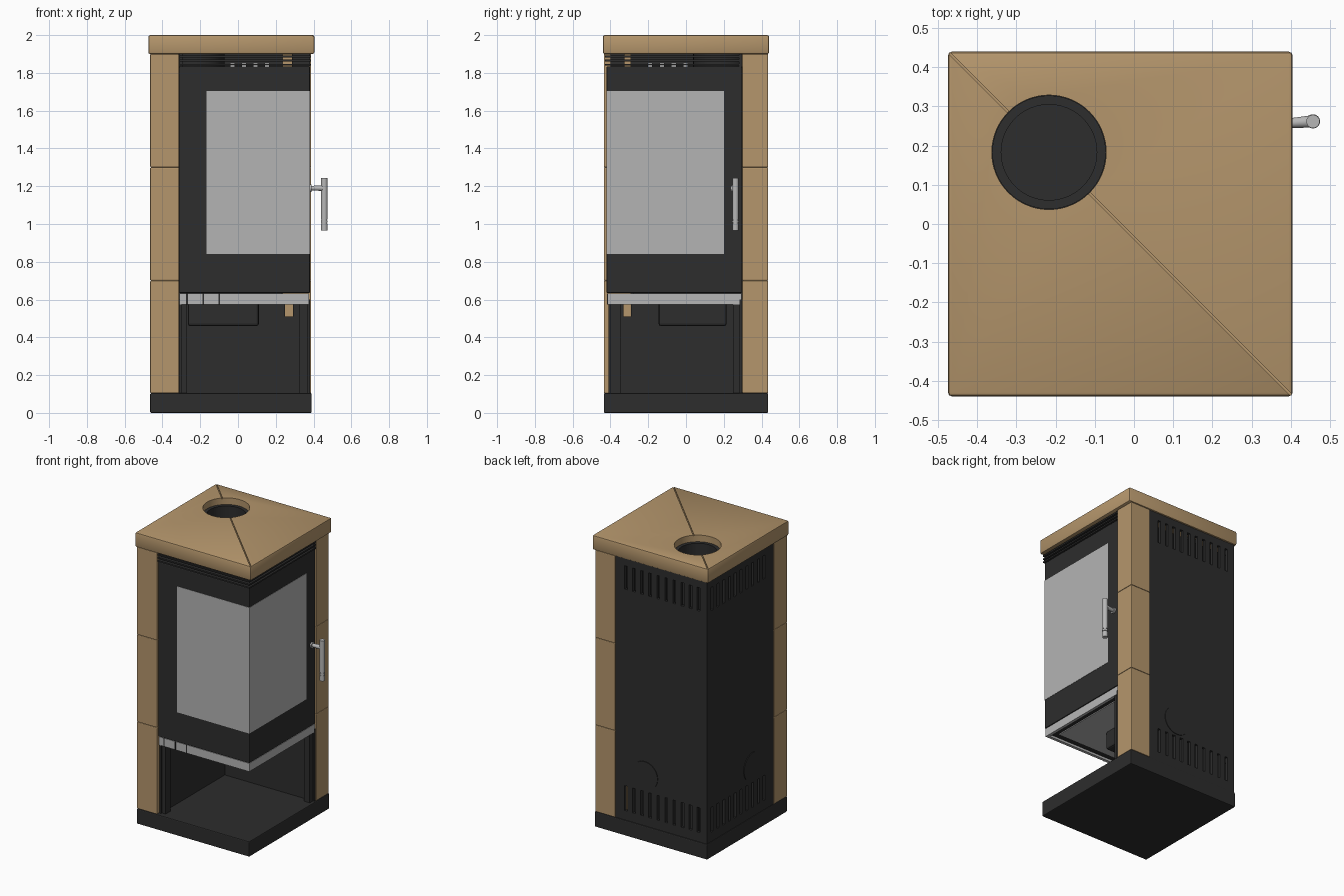
import bpy, bmesh, math
from mathutils import Matrix, Vector

cube = bpy.data.objects.get("Cube")
if cube:
    bpy.data.objects.remove(cube, do_unlink=True)


def material(name, rgb):
    m = bpy.data.materials.new(name)
    m.use_nodes = True
    m.diffuse_color = (*rgb, 1)
    bsdf = next(n for n in m.node_tree.nodes if n.type == 'BSDF_PRINCIPLED')
    bsdf.inputs["Base Color"].default_value = (*rgb, 1)
    return m


STONE = material("sandstone", (0.46, 0.305, 0.15))
IRON = material("black iron", (0.026, 0.026, 0.026))
GLASS = material("pale glass", (0.456, 0.456, 0.456))
STEEL = material("brushed steel", (0.47, 0.47, 0.47))


def finish(name, bm, mat, bevel=0.0, smooth=False):
    if bevel:
        bmesh.ops.bevel(bm, geom=bm.edges[:], offset=bevel, segments=2,
                        profile=0.5, affect='EDGES')
    bmesh.ops.recalc_face_normals(bm, faces=bm.faces[:])
    me = bpy.data.meshes.new(name)
    bm.to_mesh(me)
    bm.free()
    ob = bpy.data.objects.new(name, me)
    bpy.context.collection.objects.link(ob)
    if mat:
        me.materials.append(mat)
    if smooth:
        shade(ob)
    return ob


def activate(ob):
    bpy.ops.object.select_all(action='DESELECT')
    ob.select_set(True)
    bpy.context.view_layer.objects.active = ob


def shade(ob):
    activate(ob)
    bpy.ops.object.shade_smooth_by_angle(angle=math.radians(35))


def add_box(bm, xs, ys, zs):
    size = Vector((xs[1] - xs[0], ys[1] - ys[0], zs[1] - zs[0]))
    mid = Vector((sum(xs), sum(ys), sum(zs))) / 2
    bmesh.ops.create_cube(bm, size=1, matrix=Matrix.Translation(mid) @ Matrix.Diagonal(size).to_4x4())


def box(name, xs, ys, zs, mat, bevel=0.0):
    bm = bmesh.new()
    add_box(bm, xs, ys, zs)
    return finish(name, bm, mat, bevel)


def add_rod(bm, start, end, r1, r2, sides=32):
    a, b = Vector(start), Vector(end)
    rot = (b - a).to_track_quat('Z', 'Y').to_matrix().to_4x4()
    bmesh.ops.create_cone(bm, cap_ends=True, segments=sides, radius1=r1, radius2=r2,
                          depth=(b - a).length, matrix=Matrix.Translation((a + b) / 2) @ rot)


def rod(name, start, end, r1, r2, mat, sides=32):
    bm = bmesh.new()
    add_rod(bm, start, end, r1, r2, sides)
    return finish(name, bm, mat, smooth=True)


def cut(ob, bm):
    cutter = finish("cutter", bm, None)
    cutter.hide_render = True
    mod = ob.modifiers.new("cut", 'BOOLEAN')
    mod.operation, mod.solver, mod.object = 'DIFFERENCE', 'EXACT', cutter
    activate(ob)
    bpy.ops.object.modifier_apply(modifier=mod.name)
    bpy.data.objects.remove(cutter, do_unlink=True)


# Plinth and stone top with flue hole and mitre seam
box("base_plinth", (-0.465, 0.39), (-0.435, 0.435), (0, 0.105), IRON, 0.006)
top = box("stone_top", (-0.475, 0.405), (-0.44, 0.44), (1.9, 2.0), STONE, 0.01)
flue = (-0.217, 0.183)
bm = bmesh.new()
add_rod(bm, (*flue, 1.8), (*flue, 2.1), 0.146, 0.146, 64)
cut(top, bm)
bm = bmesh.new()
bmesh.ops.create_cube(bm, size=1, matrix=Matrix.Translation((-0.035, 0, 2.0))
                      @ Matrix.Rotation(math.radians(-45), 4, 'Z')
                      @ Matrix.Diagonal((1.6, 0.006, 0.014, 1)))
cut(top, bm)
shade(top)

# Flue collar
collar = rod("flue_collar", (*flue, 1.835), (*flue, 1.955), 0.145, 0.145, IRON, 64)
bm = bmesh.new()
add_rod(bm, (*flue, 1.86), (*flue, 2.1), 0.122, 0.122, 64)
cut(collar, bm)
shade(collar)

# Stone columns, three blocks each
joints = (0.105, 0.7, 1.3, 1.9)
for i, (low, high) in enumerate(zip(joints, joints[1:])):
    box(f"front_column_block_{i + 1}", (-0.465, -0.312), (-0.435, -0.29), (low, high), STONE, 0.005)
    box(f"back_column_block_{i + 1}", (0.235, 0.387), (0.297, 0.435), (low, high), STONE, 0.005)


# Outer panels with vent slots and a round knock-out plate
def panel(name, along_x, first, step, plate_at):
    def place(u, v):
        return (u, (0.41, 0.43)) if along_x else ((-0.46, -0.44), u)
    span = (-0.46, 0.235) if along_x else (-0.29, 0.43)
    ob = box(name, *place(span, None), (0.105, 1.9), IRON)
    bm = bmesh.new()
    for row in ((0.17, 0.34), (1.69, 1.85)):
        for i in range(10):
            c = first + i * step
            u = (c - 0.011, c + 0.011)
            if along_x:
                add_box(bm, u, (0.38, 0.46), row)
            else:
                add_box(bm, (-0.49, -0.41), u, row)
    cut(ob, bm)
    if along_x:
        a, b = (plate_at, 0.42, 0.45), (plate_at, 0.434, 0.45)
    else:
        a, b = (-0.45, plate_at, 0.45), (-0.464, plate_at, 0.45)
    rod(name + "_round_cover", a, b, 0.097, 0.097, IRON, 48)


panel("back_panel", True, -0.395, 0.061, 0.01)
panel("side_panel", False, -0.19, 0.0625, -0.065)

# Firebox and corner door with wrap-round glass
box("firebox", (-0.42, 0.23), (-0.28, 0.39), (0.6, 1.83), IRON)
box("corner_door", (-0.31, 0.38), (-0.42, 0.295), (0.635, 1.835), IRON, 0.004)
box("front_glass", (-0.168, 0.382), (-0.422, -0.415), (0.84, 1.705), GLASS)
box("side_glass", (0.375, 0.382), (-0.422, 0.2), (0.84, 1.705), GLASS)

# Air slats above the door
for i, z in enumerate((1.843, 1.865, 1.887)):
    box(f"front_slat_{i + 1}", (-0.31, 0.387), (-0.428, -0.39), (z - 0.005, z + 0.005), IRON)
    box(f"side_slat_{i + 1}", (0.35, 0.387), (-0.428, 0.295), (z - 0.005, z + 0.005), IRON)
box("back_slat_bracket", (0.285, 0.38), (0.28, 0.296), (1.835, 1.9), IRON)
box("side_slat_bracket", (-0.311, -0.295), (-0.4, -0.325), (1.835, 1.9), IRON)

# Steel tray rim under the door, with tray underside
rim = (0.575, 0.632)
box("rim_front", (-0.31, 0.377), (-0.416, -0.396), rim, STEEL)
box("rim_side", (0.357, 0.377), (-0.396, 0.295), rim, STEEL)
box("rim_back", (-0.31, 0.357), (0.275, 0.295), rim, STEEL)
box("rim_inner", (-0.31, -0.29), (-0.396, 0.275), rim, STEEL)
box("tray_border", (-0.29, 0.357), (-0.396, 0.275), (0.59, 0.63), IRON)
box("tray_underside", (-0.25, 0.317), (-0.356, 0.235), (0.584, 0.592), STEEL)
for i, x in enumerate((-0.27, -0.185, -0.1)):
    box(f"rim_slit_{i + 1}", (x - 0.004, x + 0.004), (-0.418, -0.415), rim, IRON)

# Ash box hanging below the tray
box("ash_box", (-0.265, 0.11), (-0.145, 0.215), (0.46, 0.59), IRON, 0.012)

# Log niche lining, notched near each column, and its posts
box("niche_back_wall", (-0.31, 0.38), (0.284, 0.296), (0.105, 0.51), IRON)
box("niche_back_wall_upper", (-0.31, 0.25), (0.284, 0.296), (0.51, 0.6), IRON)
box("niche_back_wall_corner", (0.29, 0.38), (0.284, 0.296), (0.51, 0.6), IRON)
box("niche_side_wall", (-0.311, -0.299), (-0.41, 0.29), (0.105, 0.51), IRON)
box("niche_side_wall_upper", (-0.311, -0.299), (-0.29, 0.29), (0.51, 0.6), IRON)
box("niche_side_wall_corner", (-0.311, -0.299), (-0.41, -0.33), (0.51, 0.6), IRON)
box("niche_front_post", (-0.3, -0.27), (-0.4, -0.345), (0.105, 0.58), IRON)
box("niche_back_post", (0.325, 0.37), (0.25, 0.285), (0.105, 0.58), IRON)

# Door handle: tapered stem, grip and end collar
hx, hy = 0.457, 0.262
rod("handle_stem", (0.378, hy - 0.006, 1.19), (hx, hy, 1.19), 0.011, 0.016, STEEL)
rod("handle_rosette", (0.378, hy - 0.006, 1.19), (0.39, hy - 0.006, 1.19), 0.02, 0.02, STEEL)
rod("handle_grip", (hx, hy, 1.025), (hx, hy, 1.243), 0.017, 0.017, STEEL)
rod("handle_neck", (hx, hy, 1.0), (hx, hy, 1.03), 0.014, 0.014, STEEL)
rod("handle_collar", (hx, hy, 1.008), (hx, hy, 1.019), 0.018, 0.018, STEEL)
rod("handle_end", (hx, hy, 0.966), (hx, hy, 1.002), 0.017, 0.017, STEEL)
